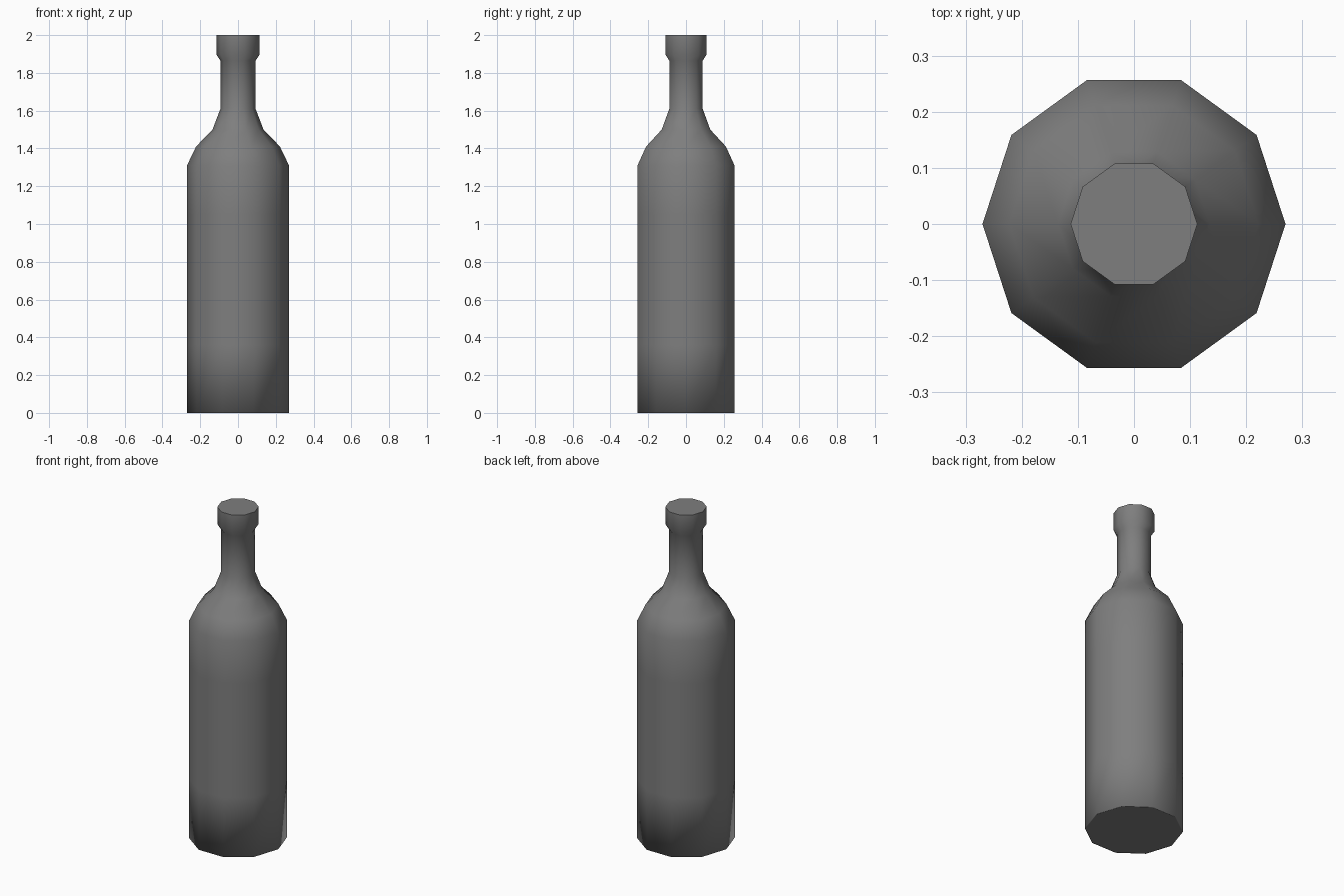
import bpy
import bmesh
from math import cos, sin, tau

cube = bpy.data.objects.get("Cube")
if cube:
    bpy.data.objects.remove(cube, do_unlink=True)

SIDES = 10

# Dark grey glass
glass = bpy.data.materials.new("dark grey glass")
glass.use_nodes = True
GREY = (0.21, 0.21, 0.21, 1)
glass.diffuse_color = GREY
glass.node_tree.nodes["Principled BSDF"].inputs["Base Color"].default_value = GREY

# Outline from the base rim to the lip, as radius and height
profile = [
    (0.265, 0), (0.27, 0), (0.27, 0.36), (0.27, 1.05), (0.27, 1.31),
    (0.222, 1.41), (0.135, 1.5), (0.093, 1.61), (0.093, 1.865),
    (0.113, 1.895), (0.113, 2),
]

bm = bmesh.new()
rings = []
for radius, z in profile:
    angles = [tau * i / SIDES for i in range(SIDES)]
    rings.append([bm.verts.new((radius * cos(a), radius * sin(a), z)) for a in angles])

# Smooth walls between neighbouring rings
for low, high in zip(rings, rings[1:]):
    for i in range(SIDES):
        j = (i + 1) % SIDES
        face = bm.faces.new((low[i], low[j], high[j], high[i]))
        face.smooth = True

# Flat base and closed mouth
for cap in (bm.faces.new(rings[0][::-1]), bm.faces.new(rings[-1])):
    cap.smooth = False
    for edge in cap.edges:
        edge.smooth = False

mesh = bpy.data.meshes.new("bottle")
bm.to_mesh(mesh)
bm.free()
mesh.materials.append(glass)
bottle = bpy.data.objects.new("bottle", mesh)
bpy.context.collection.objects.link(bottle)
